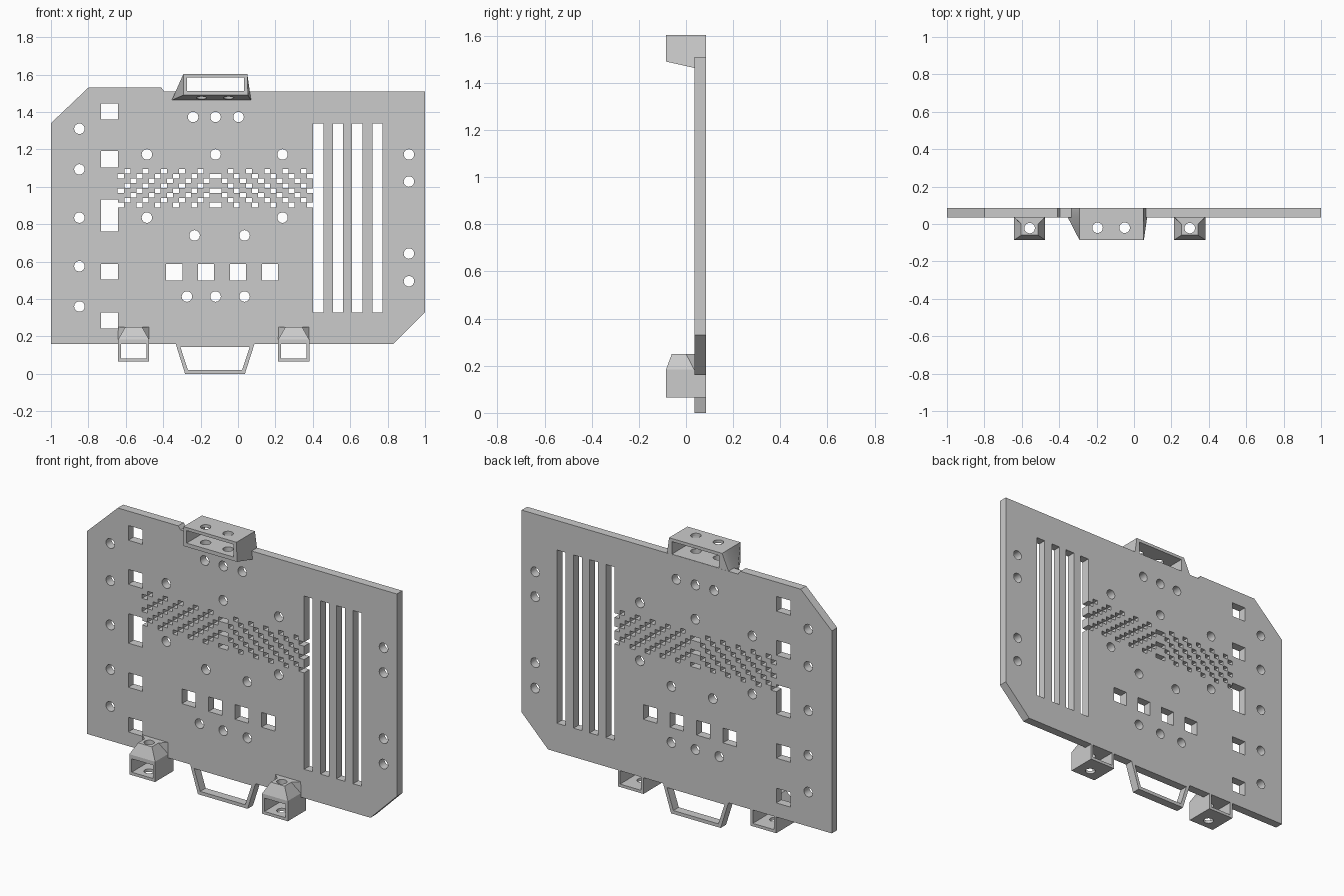
import bpy, bmesh, math

if "Cube" in bpy.data.objects:
    bpy.data.objects.remove(bpy.data.objects["Cube"])

FRONT, PLATE, BACK = -0.085, 0.035, 0.085   # key depths
R = 0.028                                   # drilled hole radius


def prism(bm, pts, lo, hi, axis='y'):
    """Extrude a 2D outline along y (points x,z) or along z (points x,y)."""
    def co(p, t):
        return (p[0], t, p[1]) if axis == 'y' else (p[0], p[1], t)
    a = [bm.verts.new(co(p, lo)) for p in pts]
    b = [bm.verts.new(co(p, hi)) for p in pts]
    bm.faces.new(a)
    bm.faces.new(b[::-1])
    n = len(pts)
    for i in range(n):
        j = (i + 1) % n
        bm.faces.new((a[i], b[i], b[j], a[j]))


def rect(x0, x1, z0, z1):
    return [(x0, z0), (x1, z0), (x1, z1), (x0, z1)]


def circle(x, z, r=R, n=24):
    return [(x + r * math.cos(2 * math.pi * i / n),
             z + r * math.sin(2 * math.pi * i / n)) for i in range(n)]


def finish(bm, name):
    bmesh.ops.recalc_face_normals(bm, faces=bm.faces)
    me = bpy.data.meshes.new(name)
    bm.to_mesh(me)
    bm.free()
    ob = bpy.data.objects.new(name, me)
    bpy.context.collection.objects.link(ob)
    return ob


def cut(ob, bm):
    """Subtract everything in bm from ob and bake the result."""
    cutter = finish(bm, "cutter")
    cutter.hide_render = True
    mod = ob.modifiers.new("cut", 'BOOLEAN')
    mod.operation, mod.solver, mod.use_self = 'DIFFERENCE', 'EXACT', True
    mod.object = cutter
    dg = bpy.context.evaluated_depsgraph_get()
    me = bpy.data.meshes.new_from_object(ob.evaluated_get(dg))
    ob.modifiers.clear()
    ob.data = me
    bpy.data.objects.remove(cutter)
    me.shade_smooth()
    me.set_sharp_from_angle(angle=math.radians(20))


# Main plate
bm = bmesh.new()
prism(bm, [(-1, .16), (.83, .16), (1, .33), (1, 1.51), (-.395, 1.51),
           (-.41, 1.53), (-.8, 1.53), (-1, 1.34)], PLATE, BACK)
plate = finish(bm, "main_plate")

# Plate openings: round holes, grouped by shared x or z
bm = bmesh.new()
holes = [(-.848, z) for z in (1.31, 1.093, .835, .575, .36)]
holes += [(.914, z) for z in (1.173, 1.028, .643, .495)]
for z, xs in ((1.373, (-.24, -.12, .003)), (1.173, (-.487, -.12, .238)),
              (.835, (-.487, .238)), (.74, (-.232, .035)),
              (.413, (-.273, -.12, .035))):
    holes += [(x, z) for x in xs]
outlines = [circle(*h) for h in holes]
# square windows and long slots
outlines += [rect(-.732, -.642, a, b) for a, b in
             ((1.36, 1.446), (1.103, 1.19), (.76, .932), (.503, .588), (.242, .328))]
outlines += [rect(x - .044, x + .044, .5, .586) for x in (-.342, -.171, 0, .171)]
outlines += [rect(x, x + .055, .328, 1.338) for x in (.402, .507, .61, .718)]
# chevron grille, mirrored about x = -0.12
cell, step, mid, gap = .0325, .0258, -.12, .0007
for row in range(8):
    z1 = 1.096 - row * step
    for col in range((1, 0, 2)[row % 3], 16, 3):
        x0 = mid - (16 - col) * cell + gap
        x1 = x0 + cell - 2 * gap
        if col == 0:
            x0 -= .004          # breaks into the neighbouring slot
        r = (z1 - step + gap, z1 - gap)
        if col == 15:           # centre cells merge
            outlines.append(rect(x0, 2 * mid - x0, *r))
        else:
            outlines.append(rect(x0, x1, *r))
            outlines.append(rect(2 * mid - x1, 2 * mid - x0, *r))
for o in outlines:
    prism(bm, o, 0, .12)
cut(plate, bm)

# Bottom loop
bm = bmesh.new()
prism(bm, [(-.333, .16), (-.283, 0), (.037, 0), (.088, .16)], PLATE, BACK)
loop = finish(bm, "bottom_loop")
bm = bmesh.new()
prism(bm, [(-.308, .143), (-.268, .02), (.022, .02), (.063, .143)], 0, .12)
cut(loop, bm)

# Top bracket: three lofted sections, then window and vertical holes
bm = bmesh.new()
rings = []
for y, x0, x1, z in ((FRONT, -.292, .053, 1.49), (PLATE, -.354, .07, 1.463),
                     (BACK - .0005, -.354, .07, 1.463)):
    rings.append([bm.verts.new(p) for p in
                  ((x0, y, z), (x1, y, z), (.05, y, 1.603), (-.292, y, 1.603))])
bm.faces.new(rings[0])
bm.faces.new(rings[-1][::-1])
for a, b in zip(rings, rings[1:]):
    for i in range(4):
        j = (i + 1) % 4
        bm.faces.new((a[i], b[i], b[j], a[j]))
bracket = finish(bm, "top_bracket")
bm = bmesh.new()
prism(bm, rect(-.272, .032, 1.512, 1.585), -.2, .2)
for x in (-.195, -.05):
    prism(bm, circle(x, -.02), 1.4, 1.7, 'z')
cut(bracket, bm)

# Lower sockets: box tube with a tapered, flared top
w, t, rear = .083, .045, BACK - .0005
for side, cx in (("left", -.558), ("right", .298)):
    bm = bmesh.new()

    def pair(x, y, z):
        return [bm.verts.new((cx + s * x, y, z)) for s in (-1, 1)]
    bf, bb = pair(w, FRONT, .065), pair(w, rear, .065)
    mf, mp, mb = pair(w, FRONT, .183), pair(w, PLATE, .183), pair(w, rear, .183)
    tf, tb, fl = pair(t, -.06, .25), pair(t, 0, .25), pair(w, PLATE + .001, .25)
    for lo, hi in ((bf, bb), (bf, mf), (bb, mb), (mp, mb), (mf, tf), (mp, fl)):
        bm.faces.new((lo[0], lo[1], hi[1], hi[0]))
    bm.faces.new((tf[0], tf[1], tb[1], fl[1], fl[0], tb[0]))
    for s in (0, 1):
        bm.faces.new((bf[s], bb[s], mb[s], mp[s], mf[s]))
        bm.faces.new((mf[s], mp[s], tb[s], tf[s]))
        bm.faces.new((mp[s], fl[s], tb[s]))
    socket = finish(bm, side + "_socket")
    bm = bmesh.new()
    prism(bm, rect(cx - .068, cx + .068, .082, .16), -.2, .2)
    prism(bm, circle(cx, -.022), 0, .4, 'z')
    cut(socket, bm)
